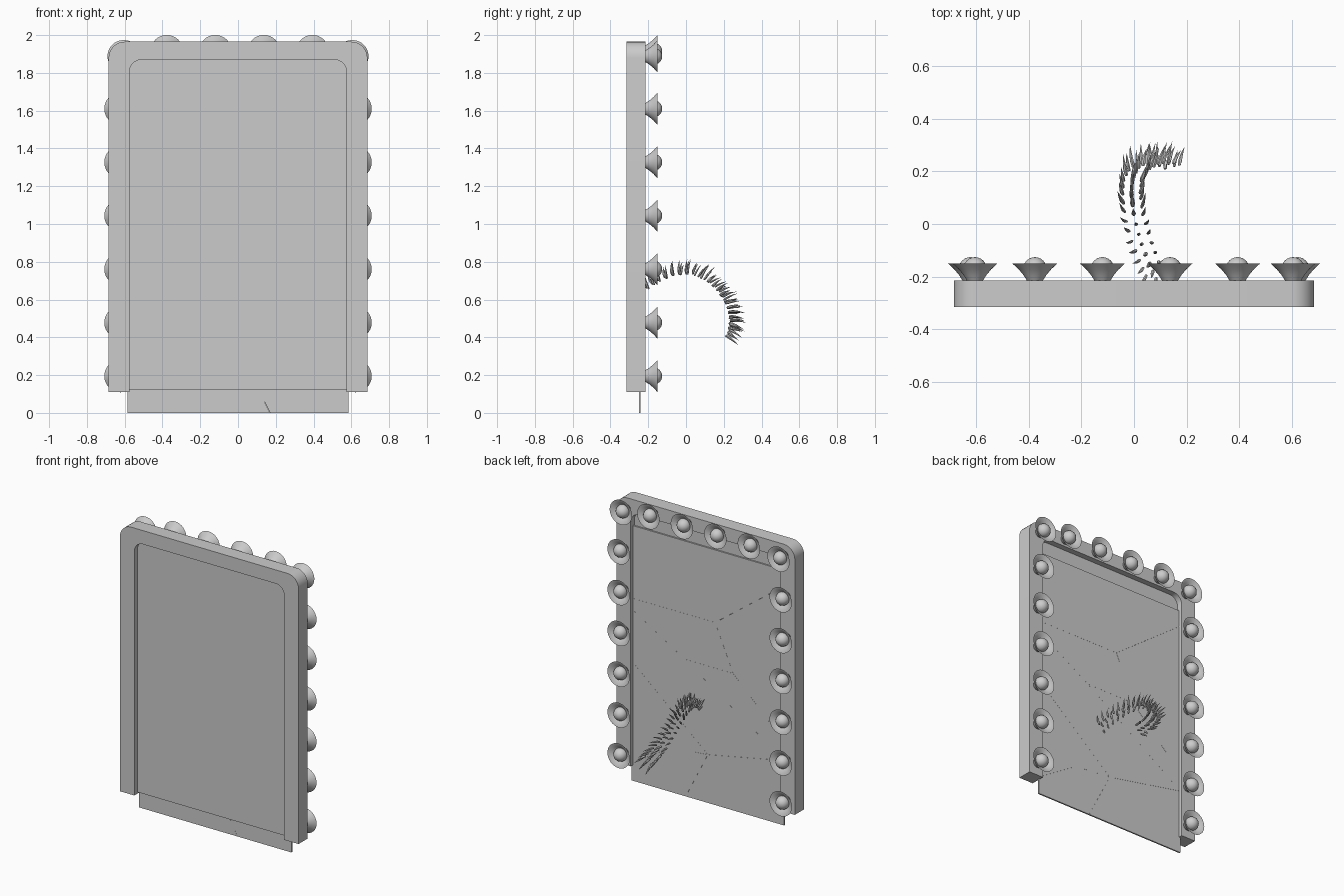
import bpy, bmesh, math, random
from mathutils import Vector

if "Cube" in bpy.data.objects:
    bpy.data.objects.remove(bpy.data.objects["Cube"])

random.seed(4)


def finish(name, bm, smooth=False):
    bmesh.ops.recalc_face_normals(bm, faces=bm.faces)
    me = bpy.data.meshes.new(name)
    bm.to_mesh(me)
    bm.free()
    ob = bpy.data.objects.new(name, me)
    bpy.context.collection.objects.link(ob)
    if smooth:
        bpy.context.view_layer.objects.active = ob
        ob.select_set(True)
        bpy.ops.object.shade_smooth_by_angle(angle=math.radians(40))
        ob.select_set(False)
    return ob


def slab(bm, pts, y0, y1):
    """Extrude an (x, z) outline from y0 to y1."""
    f = bm.faces.new([bm.verts.new((x, y0, z)) for x, z in pts])
    r = bmesh.ops.extrude_face_region(bm, geom=[f])
    for v in r["geom"]:
        if isinstance(v, bmesh.types.BMVert):
            v.co.y = y1


def arch(hw, z0, z1, r, n=8):
    """Rectangle outline with rounded top corners, left bottom to right bottom."""
    pts = [(-hw, z0)]
    for sx, a0 in ((-1, math.pi), (1, math.pi / 2)):
        for i in range(n + 1):
            a = a0 - i / n * math.pi / 2
            pts.append((sx * (hw - r) + r * math.cos(a), z1 - r + r * math.sin(a)))
    return pts + [(hw, z0)]


# Frame: open-bottomed rounded arch
bm = bmesh.new()
slab(bm, arch(0.685, 0.11, 1.965, 0.085) + arch(0.575, 0.11, 1.87, 0.065)[::-1], -0.315, -0.215)
finish("frame", bm, True)

# Backing panel inside the frame
bm = bmesh.new()
slab(bm, arch(0.576, 0.12, 1.871, 0.066), -0.28, -0.255)
finish("backing_panel", bm)

# Cracked mirror: shards meeting along shared crack points
P = dict(TL=(.585, 1.77), TR=(-.585, 1.77), BL=(.585, 0), BR=(-.585, 0), L1=(.585, 1.265),
         L2=(.585, 1.19), L3=(.585, .83), L4=(.585, .12), A=(-.056, 1.267), R1=(-.585, 1.66),
         B=(-.194, .95), C=(.18, .95), R2=(-.585, .58), F=(-.585, .45), D=(0, .335),
         E=(.28, .31), N=(.17, 0))
bm = bmesh.new()
for s in ("TL L1 A R1 TR", "A B R2 R1", "L1 L2 C B A", "C F R2 B", "L2 L3 D F C",
          "L3 L4 E D", "L4 BL N D E", "N BR F D"):
    pts = [Vector(P[k]) for k in s.split()]
    c = sum(pts, Vector((0, 0))) / len(pts)
    slab(bm, [c + (p - c) * 0.999 for p in pts], -0.25, -0.24)
finish("mirror_shards", bm)


def lathe(name, prof, x, z, n=32):
    """Revolve (radius, y) points about the y axis at x, z."""
    bm = bmesh.new()
    vs = [bm.verts.new((r, y, 0)) for r, y in prof]
    es = [bm.edges.new(e) for e in zip(vs, vs[1:])]
    bmesh.ops.spin(bm, geom=vs + es, axis=(0, 1, 0), cent=(0, 0, 0),
                   angle=2 * math.pi, steps=n, use_merge=True)
    bmesh.ops.remove_doubles(bm, verts=bm.verts, dist=1e-5)
    bmesh.ops.translate(bm, verts=bm.verts, vec=(x, 0, z))
    finish(name, bm, True)


# Bulbs in flared sockets around the back rim
CUP = [(0, -.216), (.03, -.216), (.043, -.195), (.062, -.172), (.086, -.15),
       (.083, -.15), (.055, -.17), (.03, -.185), (0, -.188)]
BULB = [(.045 * math.sin(a), -.172 - .046 * math.cos(a))
        for a in [i * math.pi / 12 for i in range(13)]]
spots = [(s * .622, .195 + .283 * i) for s in (-1, 1) for i in range(6)]
spots += [(s * .605, 1.888) for s in (-1, 1)]
spots += [(-.377 + .257 * i, 1.915) for i in range(4)]
for x, z in spots:
    lathe("bulb_socket", CUP, x, z)
    lathe("bulb", BULB, x, z, 24)

# Arcing tail of curved spikes emerging from the mirror
PATH = [Vector(p) for p in ((.09, -.22, .65), (.06, -.15, .70), (.025, -.06, .735),
                            (0, .03, .74), (-.01, .11, .705), (-.005, .17, .65), (.02, .215, .58),
                            (.06, .232, .52), (.11, .235, .46), (.165, .215, .41))]


def along(t):
    u = min(max(t, 0), 0.9999) * (len(PATH) - 1)
    i = int(u)
    return PATH[i].lerp(PATH[i + 1], u - i)


def spike(bm, base, d, bend, side, length, r):
    rings = []
    for k in range(5):
        t = k / 4
        c = base + d * length * t + bend * length * 0.2 * t * t
        w = r * (0.75, 1, 0.8, 0.45, 0.04)[k]
        rings.append([bm.verts.new(c + w * (math.cos(a) * side + 0.8 * math.sin(a) * bend))
                      for a in [j * math.pi / 3 for j in range(6)]])
    for a, b in zip(rings, rings[1:]):
        for j in range(6):
            bm.faces.new((a[j], a[(j + 1) % 6], b[(j + 1) % 6], b[j]))
    bm.faces.new(rings[0])
    bm.faces.new(rings[-1])


bm = bmesh.new()
center = Vector((0, .01, .5))
STEPS = 22
for i in range(STEPS):
    for row in (-1, 0, 1):
        t = (i + (0.5 if row == 0 else 0.15 * row + 0.15)) / STEPS
        p = along(t)
        tan = (along(t + .02) - along(t - .02)).normalized()
        out = p - center
        out.x = 0
        out = (out - tan * out.dot(tan)).normalized()
        side = tan.cross(out).normalized()
        d = (out + side * row * 0.25 + tan * random.uniform(-.1, .2)).normalized()
        bend = (tan - d * tan.dot(d)).normalized()
        spike(bm, p + side * row * 0.033 - out * 0.006 * abs(row), d, bend, d.cross(bend),
              random.uniform(.055, .085), random.uniform(.007, .0095))
finish("tail_spikes", bm, True)
